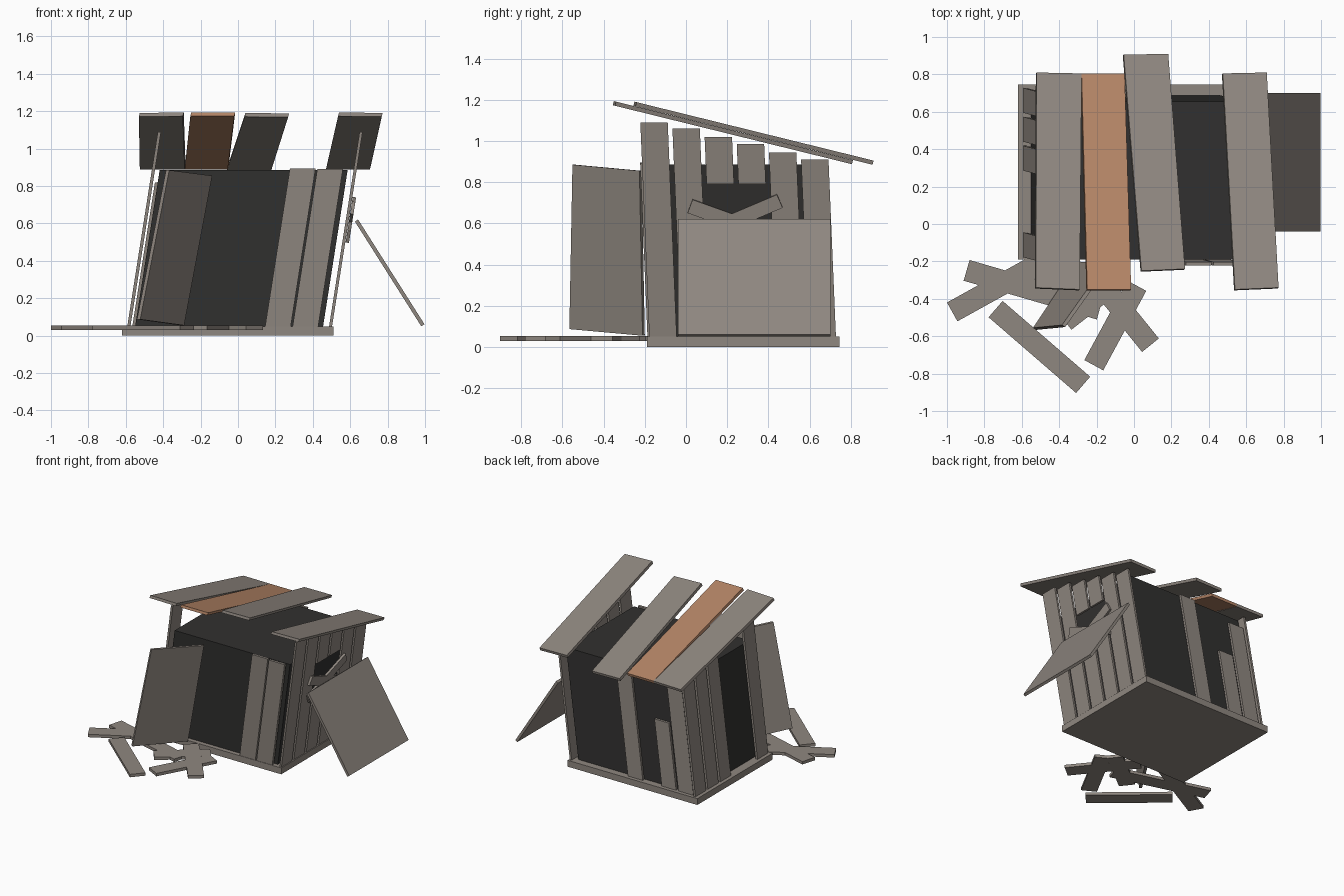
import bpy
from mathutils import Vector

if "Cube" in bpy.data.objects:
    bpy.data.objects.remove(bpy.data.objects["Cube"])


def material(name, rgb):
    m = bpy.data.materials.new(name)
    m.diffuse_color = (*rgb, 1)
    m.use_nodes = True
    m.node_tree.nodes["Principled BSDF"].inputs["Base Color"].default_value = m.diffuse_color
    return m


GRAY = material("weathered_wood", (0.275, 0.243, 0.215))
ORANGE = material("fresh_wood", (0.46, 0.235, 0.135))
DARK = material("dark_interior", (0.031, 0.030, 0.029))


def slab(name, quad, offset, mat=GRAY):
    """Board made from four corners pushed along an offset."""
    a = [Vector(p) for p in quad]
    o = Vector(offset)
    if (a[1] - a[0]).cross(a[2] - a[0]).dot(o) < 0:
        a.reverse()
    verts = a + [p + o for p in a]
    faces = [(3, 2, 1, 0), (4, 5, 6, 7)]
    faces += [(i, (i + 1) % 4, (i + 1) % 4 + 4, i + 4) for i in range(4)]
    me = bpy.data.meshes.new(name)
    me.from_pydata(verts, [], faces)
    me.materials.append(mat)
    ob = bpy.data.objects.new(name, me)
    bpy.context.collection.objects.link(ob)
    return ob


def lean(x, y, z):
    """The whole shed leans to the right and a little forward."""
    h = z - 0.05
    return (x + 0.157 * h, y - 0.042 * h, z)


def box(name, x0, x1, y0, y1, z0, z1, mat=GRAY):
    """Leaning upright box."""
    low = [lean(x, y, z0) for x, y in ((x0, y0), (x1, y0), (x1, y1), (x0, y1))]
    up = Vector(lean(0, 0, z1)) - Vector(lean(0, 0, z0))
    return slab(name, low, up, mat)


def strip(name, p, q, width, normal, thick):
    """Straight board from p to q, lying in the plane facing normal."""
    p, q, n = Vector(p), Vector(q), Vector(normal).normalized()
    s = (q - p).cross(n).normalized() * width / 2
    return slab(name, [p + s, q + s, q - s, p - s], n * thick)


# Floor and dark inner shell
slab("floor", [(-0.62, -0.19, 0), (0.51, -0.19, 0), (0.51, 0.745, 0), (-0.62, 0.745, 0)], (0, 0, 0.05))
box("inner_shell", -0.55, 0.455, -0.155, 0.69, 0.05, 0.885, DARK)

# Side walls: planks stepping down to the back, some broken or missing
tops = [1.09, 1.06, 1.02, 0.985, 0.945, 0.91]
for i, top in enumerate(tops):
    y0 = -0.178 + 0.1545 * i
    y1 = y0 + 0.133
    if i in (2, 3):
        box("right_plank_upper", 0.487, 0.503, y0, y1, 0.79, top)
        box("right_plank_stub", 0.487, 0.503, y0, y1, 0.05, 0.56)
    else:
        box("right_plank", 0.487, 0.503, y0, y1, 0.05, top)
    if i not in (1, 2):
        box("left_plank", -0.592, -0.575, y0, y1, 0.05, top)

# Front wall planks
for x0, top in ((0.145, 0.895), (0.292, 0.89)):
    box("front_plank", x0, x0 + 0.137, -0.187, -0.167, 0.05, top)

# Back wall planks
for x0, x1, top in ((-0.125, 0.005, 0.885), (-0.415, -0.29, 0.55), (-0.565, -0.435, 0.82)):
    box("back_plank", x0, x1, 0.698, 0.716, 0.05, top)

# Broken crossed boards on the right wall
side = Vector((1, 0, -0.157))
for (ya, za), (yb, zb) in (((0.02, 0.685), (0.44, 0.535)), ((0.455, 0.71), (0.03, 0.53))):
    strip("broken_board", (0.505 + 0.157 * (za - 0.05), ya, za),
          (0.505 + 0.157 * (zb - 0.05), yb, zb), 0.07, side, 0.018)

# Fallen panel leaning against the right wall
slab("leaning_panel", [(0.98, -0.04, 0.05), (0.98, 0.70, 0.05), (0.625, 0.70, 0.61), (0.625, -0.04, 0.61)],
     (0.017, 0, 0.011))

# Open door
slab("door", [(-0.305, -0.20, 0.055), (-0.54, -0.555, 0.087), (-0.385, -0.54, 0.885), (-0.155, -0.215, 0.855)],
     (0.017, -0.011, 0))


# Sloping roof boards
def roof(corners, lift, mat=GRAY):
    quad = [(x, y, 1.172 - 0.2465 * (y + 0.35) + lift) for x, y in corners]
    slab("roof_board", quad, (0.005, 0.005, 0.02), mat)


roof([(-0.525, 0.805), (-0.285, 0.80), (-0.295, -0.355), (-0.53, -0.345)], 0)
roof([(-0.285, 0.80), (-0.055, 0.80), (-0.02, -0.355), (-0.255, -0.355)], 0, ORANGE)
roof([(-0.06, 0.90), (0.178, 0.905), (0.268, -0.245), (0.035, -0.255)], 0.022)
roof([(0.47, 0.80), (0.705, 0.805), (0.768, -0.345), (0.535, -0.355)], 0)

# Scattered boards on the ground
for p, q in (((-0.895, -0.248), (-0.183, -0.455)), ((-0.972, -0.47), (-0.43, -0.17)),
             ((-0.74, -0.455), (-0.272, -0.86)), ((-0.37, -0.52), (-0.05, -0.27)),
             ((-0.215, -0.755), (0.015, -0.33)), ((0.088, -0.648), (-0.25, -0.23))):
    strip("ground_board", (*p, 0.03), (*q, 0.03), 0.115, (0, 0, 1), 0.023)
